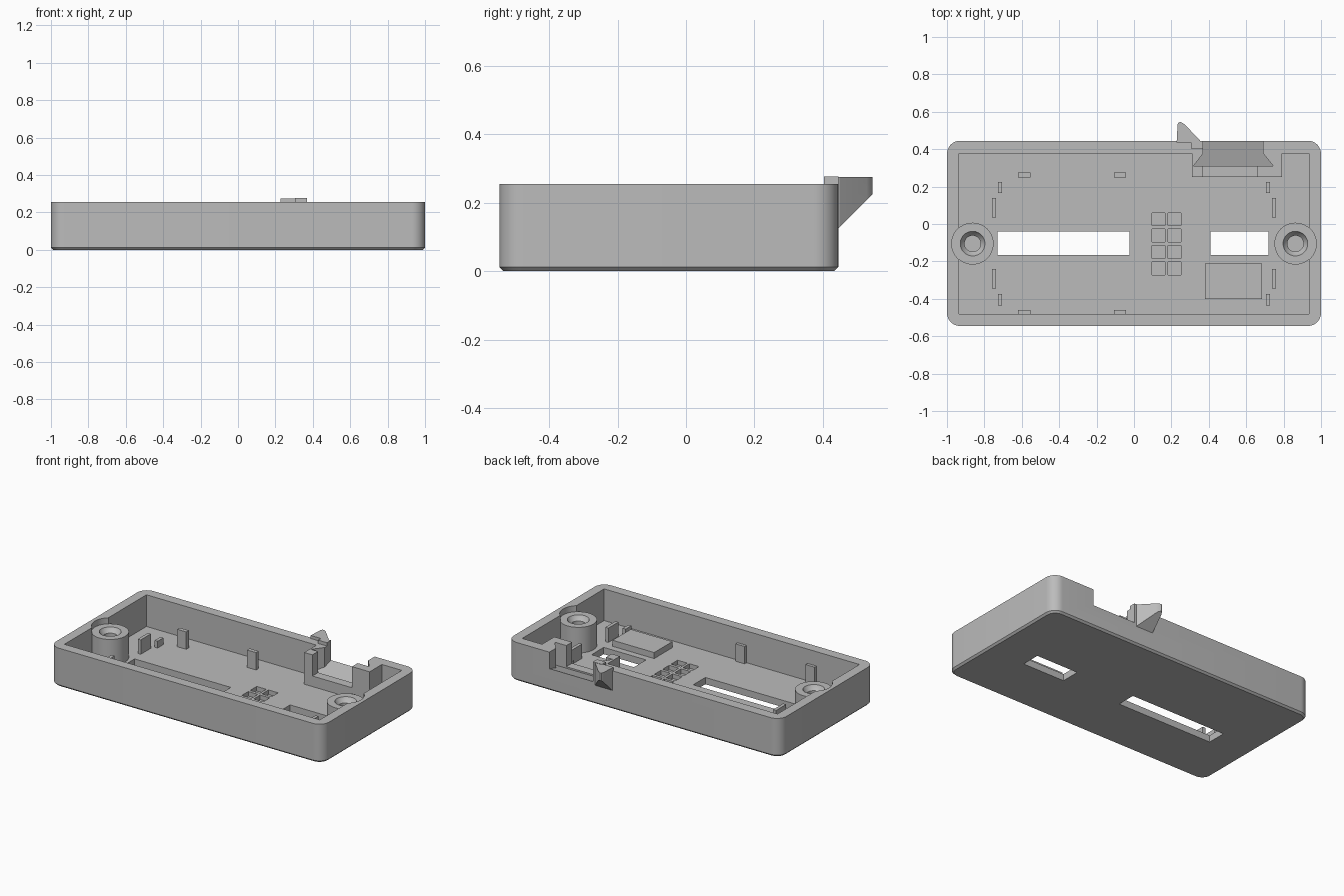
import bpy, bmesh, math

if "Cube" in bpy.data.objects:
    bpy.data.objects.remove(bpy.data.objects["Cube"])

grey = bpy.data.materials.new("grey plastic")
grey.diffuse_color = (0.5, 0.5, 0.5, 1)
grey.use_nodes = True
grey.node_tree.nodes["Principled BSDF"].inputs["Base Color"].default_value = grey.diffuse_color


def finish(name, bm):
    bmesh.ops.recalc_face_normals(bm, faces=bm.faces)
    me = bpy.data.meshes.new(name)
    bm.to_mesh(me)
    bm.free()
    me.materials.append(grey)
    ob = bpy.data.objects.new(name, me)
    bpy.context.collection.objects.link(ob)
    return ob


def loft(name, rings):
    """Skin a stack of rings with equal point counts and cap both ends."""
    bm = bmesh.new()
    vs = [[bm.verts.new(p) for p in ring] for ring in rings]
    n = len(vs[0])
    for a, b in zip(vs, vs[1:]):
        for i in range(n):
            j = (i + 1) % n
            bm.faces.new((a[i], a[j], b[j], b[i]))
    bm.faces.new(vs[0][::-1])
    bm.faces.new(vs[-1])
    return finish(name, bm)


def prism(name, pts, bottom, top):
    """Extrude an outline upwards; bottom may be a function of y."""
    low = bottom if callable(bottom) else (lambda y: bottom)
    return loft(name, [[(x, y, low(y)) for x, y in pts],
                       [(x, y, top) for x, y in pts]])


def box(name, x0, x1, y0, y1, z0, z1):
    return prism(name, [(x0, y0), (x1, y0), (x1, y1), (x0, y1)], z0, z1)


def circle(cx, cy, r, z, n=40):
    return [(cx + r * math.cos(2 * math.pi * i / n),
             cy + r * math.sin(2 * math.pi * i / n), z) for i in range(n)]


def rounded_rect(x0, x1, y0, y1, r, z, seg=10):
    pts = []
    for k, (cx, cy) in enumerate([(x1 - r, y1 - r), (x0 + r, y1 - r),
                                  (x0 + r, y0 + r), (x1 - r, y0 + r)]):
        for i in range(seg + 1):
            a = math.pi / 2 * (k + i / seg)
            pts.append((cx + r * math.cos(a), cy + r * math.sin(a), z))
    return pts


def combine(ob, tool, operation="DIFFERENCE"):
    mod = ob.modifiers.new("cut", "BOOLEAN")
    mod.operation, mod.solver, mod.object = operation, "EXACT", tool
    bpy.context.view_layer.objects.active = ob
    bpy.ops.object.modifier_apply(modifier=mod.name)
    bpy.data.objects.remove(tool)


def smooth(ob):
    bpy.ops.object.select_all(action="DESELECT")
    ob.select_set(True)
    bpy.context.view_layer.objects.active = ob
    bpy.ops.object.shade_smooth_by_angle(angle=math.radians(30))


RIM, FLOOR, BOSS_Y, BOSS_TOP = 0.255, 0.045, -0.105, 0.215
C = 0.012

# Tray with rounded corners and a chamfered bottom edge
shell = loft("case_shell", [
    rounded_rect(-1 + C, 1 - C, -0.545 + C, 0.445 - C, 0.07 - C, 0),
    rounded_rect(-1, 1, -0.545, 0.445, 0.07, C),
    rounded_rect(-1, 1, -0.545, 0.445, 0.07, RIM)])
combine(shell, box("cavity", -0.936, 0.936, -0.48, 0.378, FLOOR, 0.4))

# Cable saddle joined to the back wall, then its flared sloping channel
combine(shell, box("saddle", 0.31, 0.79, 0.25, 0.41, 0.02, RIM), "UNION")
combine(shell, prism("flared_channel", [
    (0.37, 0.5), (0.37, 0.378), (0.318, 0.31), (0.745, 0.31),
    (0.69, 0.378), (0.69, 0.5)],
    lambda y: 0.105 + 0.3 * (y - 0.31), 0.4))
combine(shell, box("post_gap", 0.37, 0.66, 0.2, 0.312, 0.115, 0.4))

# Floor slots and the grid of shallow pockets
for x0, x1 in ((-0.73, -0.025), (0.41, 0.72)):
    combine(shell, box("slot", x0, x1, -0.167, -0.04, -0.1, 0.1))
for x in (0.095, 0.182):
    for row in range(4):
        y = 0.06 - row * 0.088
        combine(shell, box("pocket", x, x + 0.07, y - 0.068, y, 0.015, 0.1))

# Screw bosses, set into round recesses in the end walls
for side, label in ((-1, "left"), (1, "right")):
    cx = side * 0.863
    combine(shell, loft("recess", [circle(cx, BOSS_Y, 0.112, FLOOR + 0.005),
                                   circle(cx, BOSS_Y, 0.112, 0.4)]))
    profile = [(0.112, 0.04), (0.112, BOSS_TOP), (0.066, BOSS_TOP),
               (0.060, BOSS_TOP - 0.012), (0.043, BOSS_TOP - 0.03),
               (0.043, FLOOR)]
    smooth(loft("screw_boss_" + label,
                [circle(cx, BOSS_Y, r, z) for r, z in profile]))
smooth(shell)

# Board locating ribs near both ends
for side in (-1, 1):
    for y0, y1 in ((0.165, 0.225), (-0.435, -0.375)):
        xs = sorted((side * 0.705, side * 0.727))
        box("short_rib", *xs, y0, y1, 0.04, 0.09)
    for y0, y1 in ((0.035, 0.14), (-0.345, -0.24)):
        xs = sorted((side * 0.737, side * 0.759))
        box("long_rib", *xs, y0, y1, 0.04, 0.14)

# Board clips along the back and on the front wall
for x in (-0.62, -0.108):
    box("back_post", x, x + 0.066, 0.249, 0.276, 0.04, 0.16)
    box("front_post", x, x + 0.066, -0.485, -0.46, 0.04, 0.16)

# Raised pad on the floor
box("raised_pad", 0.38, 0.685, -0.4, -0.21, 0.04, 0.085)

# Strain relief hook outside the back wall, with its block on the rim
box("hook_block", 0.305, 0.37, 0.403, 0.445, 0.2, 0.277)
smooth(prism("cable_hook", [
    (0.228, 0.435), (0.355, 0.435), (0.352, 0.448), (0.275, 0.528),
    (0.262, 0.539), (0.248, 0.545), (0.238, 0.543), (0.233, 0.532)],
    lambda y: 0.125 + (y - 0.445), 0.275))
